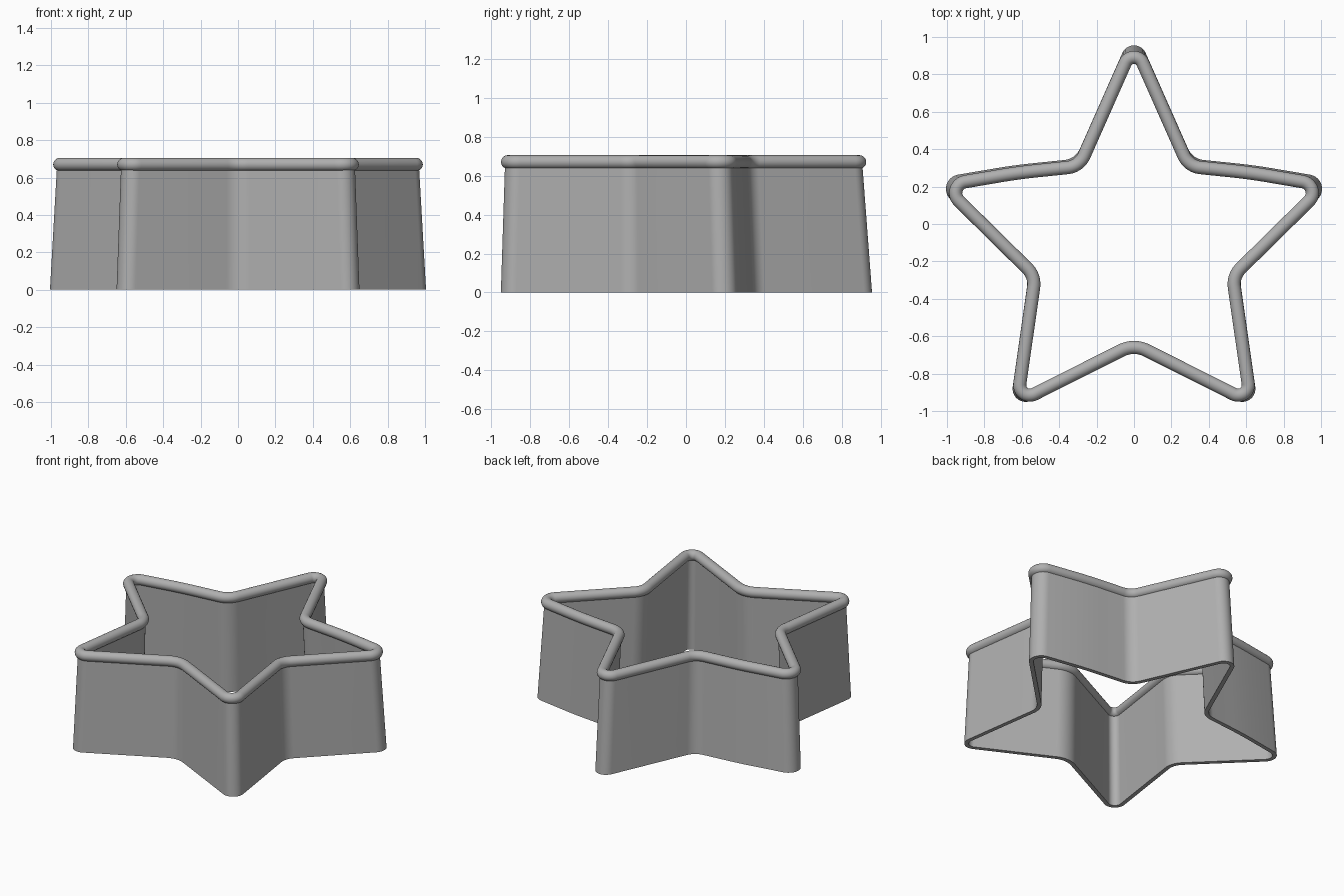
import bpy
import bmesh
import math
from mathutils import Vector

cube = bpy.data.objects.get("Cube")
if cube:
    bpy.data.objects.remove(cube, do_unlink=True)

metal = bpy.data.materials.new("grey_metal")
metal.use_nodes = True
grey = (0.43, 0.43, 0.43, 1)
metal.diffuse_color = grey
metal.node_tree.nodes["Principled BSDF"].inputs["Base Color"].default_value = grey

# Star corners of the +x half, clockwise from the top point: x, y, corner radius
half = [(0, 0.967, 0.052), (0.292, 0.308, 0.11), (0.62, 0.274, 3.0),
        (1.02, 0.206, 0.061), (0.528, -0.279, 0.12), (0.625, -0.956, 0.054),
        (0, -0.642, 0.15)]
corners = half + [(-x, y, r) for x, y, r in half[-2:0:-1]]


def rounded_path(corners, steps=12):
    """Closed outline with an arc at each corner, as (point, outward normal) pairs."""
    path = []
    count = len(corners)
    for i, (x, y, r) in enumerate(corners):
        p = Vector((x, y))
        to_prev = (Vector(corners[i - 1][:2]) - p).normalized()
        to_next = (Vector(corners[(i + 1) % count][:2]) - p).normalized()
        bisector = (to_prev + to_next).normalized()
        half_angle = to_prev.angle(to_next) / 2
        center = p + bisector * (r / math.sin(half_angle))
        turn = -to_prev.x * to_next.y + to_prev.y * to_next.x
        sign = -1 if turn > 0 else 1
        sweep = math.pi / 2 - half_angle
        base = math.atan2(-bisector.y, -bisector.x)
        for k in range(steps + 1):
            a = base + sign * sweep * (1 - 2 * k / steps)
            n = Vector((math.cos(a), math.sin(a)))
            path.append((center + n * r, n * sign))
    return path


def sweep_object(name, section, height, flare=0.0, shift=0.0):
    """Carry a closed (offset, z) section around the star, flaring towards the base."""
    bm = bmesh.new()
    rings = []
    for p, n in path:
        ring = []
        for offset, z in section:
            t = 1 - z / height
            q = p * (1 + flare * t) + Vector((0, shift * t)) + n * offset
            ring.append(bm.verts.new((q.x, q.y, z)))
        rings.append(ring)
    m = len(section)
    for i, ring in enumerate(rings):
        prev = rings[i - 1]
        for j in range(m):
            k = (j + 1) % m
            bm.faces.new((prev[j], prev[k], ring[k], ring[j]))
    bmesh.ops.recalc_face_normals(bm, faces=bm.faces)
    mesh = bpy.data.meshes.new(name)
    bm.to_mesh(mesh)
    bm.free()
    mesh.materials.append(metal)
    obj = bpy.data.objects.new(name, mesh)
    bpy.context.collection.objects.link(obj)
    bpy.ops.object.select_all(action='DESELECT')
    obj.select_set(True)
    bpy.context.view_layer.objects.active = obj
    bpy.ops.object.shade_smooth_by_angle(angle=math.radians(40))
    return obj


path = rounded_path(corners)

# Thin wall, open at both ends, wider at the base
rim_z, rim_r, wall_t = 0.67, 0.035, 0.014
sweep_object("cutter_wall",
             [(wall_t, 0), (wall_t, rim_z), (-wall_t, rim_z), (-wall_t, 0)],
             rim_z, flare=0.04, shift=0.015)

# Rolled rim along the top edge
circle = [(rim_r * math.cos(a), rim_z + rim_r * math.sin(a))
          for a in (math.tau * i / 20 for i in range(20))]
sweep_object("rolled_rim", circle, rim_z)
